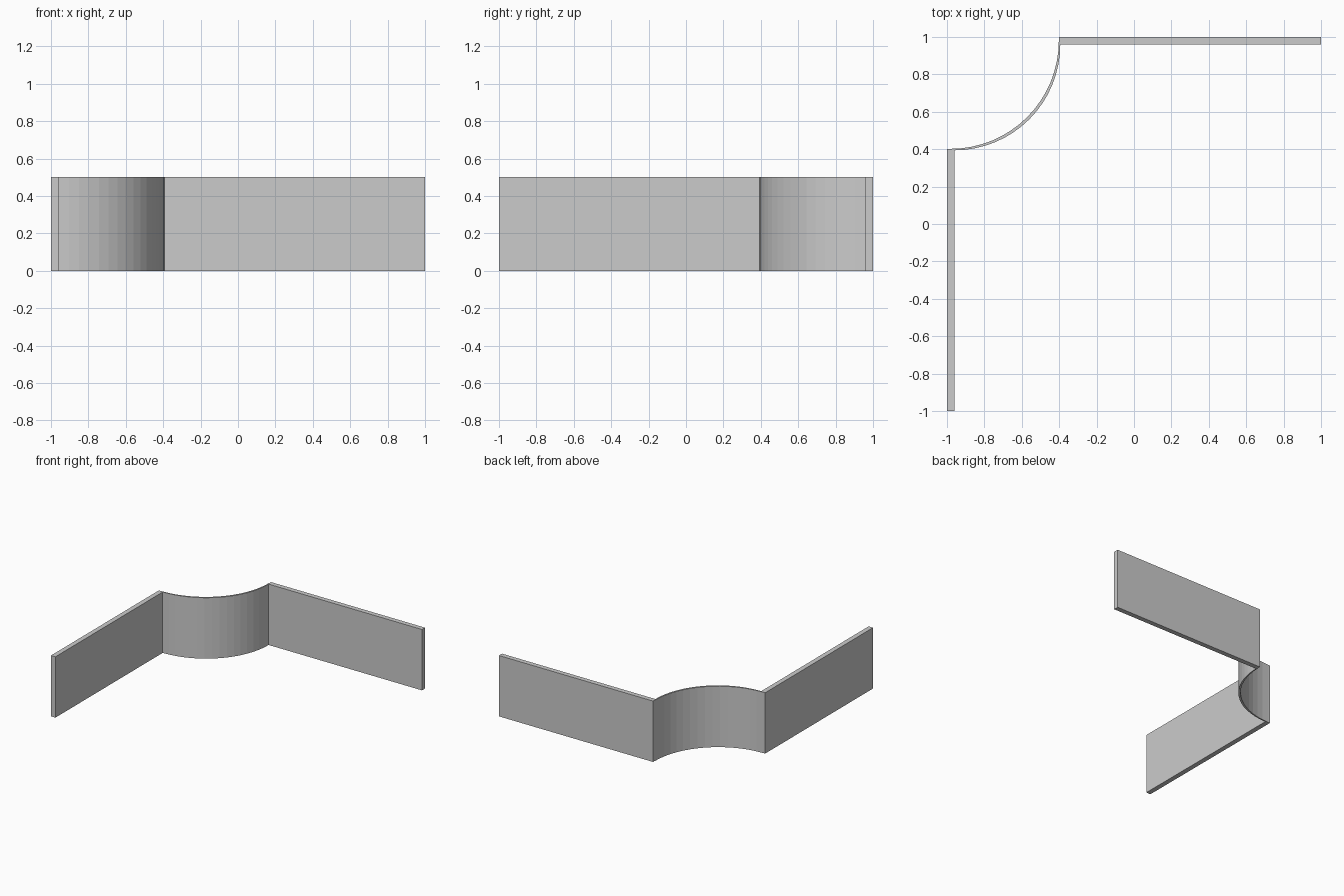
import bpy, bmesh
from math import sin, cos, pi

if "Cube" in bpy.data.objects:
    bpy.data.objects.remove(bpy.data.objects["Cube"])

HEIGHT = 0.5
SEGMENTS = 16


def extrude_plan(name, outline):
    """Closed upright solid from a counter-clockwise plan outline."""
    bm = bmesh.new()
    face = bm.faces.new([bm.verts.new((x, y, 0)) for x, y in outline])
    res = bmesh.ops.extrude_face_region(bm, geom=[face], use_keep_orig=True)
    top = [v for v in res["geom"] if isinstance(v, bmesh.types.BMVert)]
    bmesh.ops.translate(bm, verts=top, vec=(0, 0, HEIGHT))
    bmesh.ops.recalc_face_normals(bm, faces=bm.faces)
    mesh = bpy.data.meshes.new(name)
    bm.to_mesh(mesh)
    bm.free()
    obj = bpy.data.objects.new(name, mesh)
    bpy.context.collection.objects.link(obj)
    return obj


def rectangle(x0, x1, y0, y1):
    return [(x0, y0), (x1, y0), (x1, y1), (x0, y1)]


def quarter_arc(cx, cy, r):
    steps = [-pi / 2 + pi / 2 * i / SEGMENTS for i in range(SEGMENTS + 1)]
    return [(cx + r * cos(a), cy + r * sin(a)) for a in steps]


# Straight walls
extrude_plan("left_wall", rectangle(-1, -0.96, -1, 0.4))
extrude_plan("back_wall", rectangle(-0.4, 1, 0.96, 1))

# Inward-curving corner wall, thickest in the middle and thin at both ends
room_side = quarter_arc(-0.96, 0.96, 0.566)
outer_side = quarter_arc(-0.98, 0.98, 0.578)
extrude_plan("curved_corner", room_side + outer_side[::-1])
